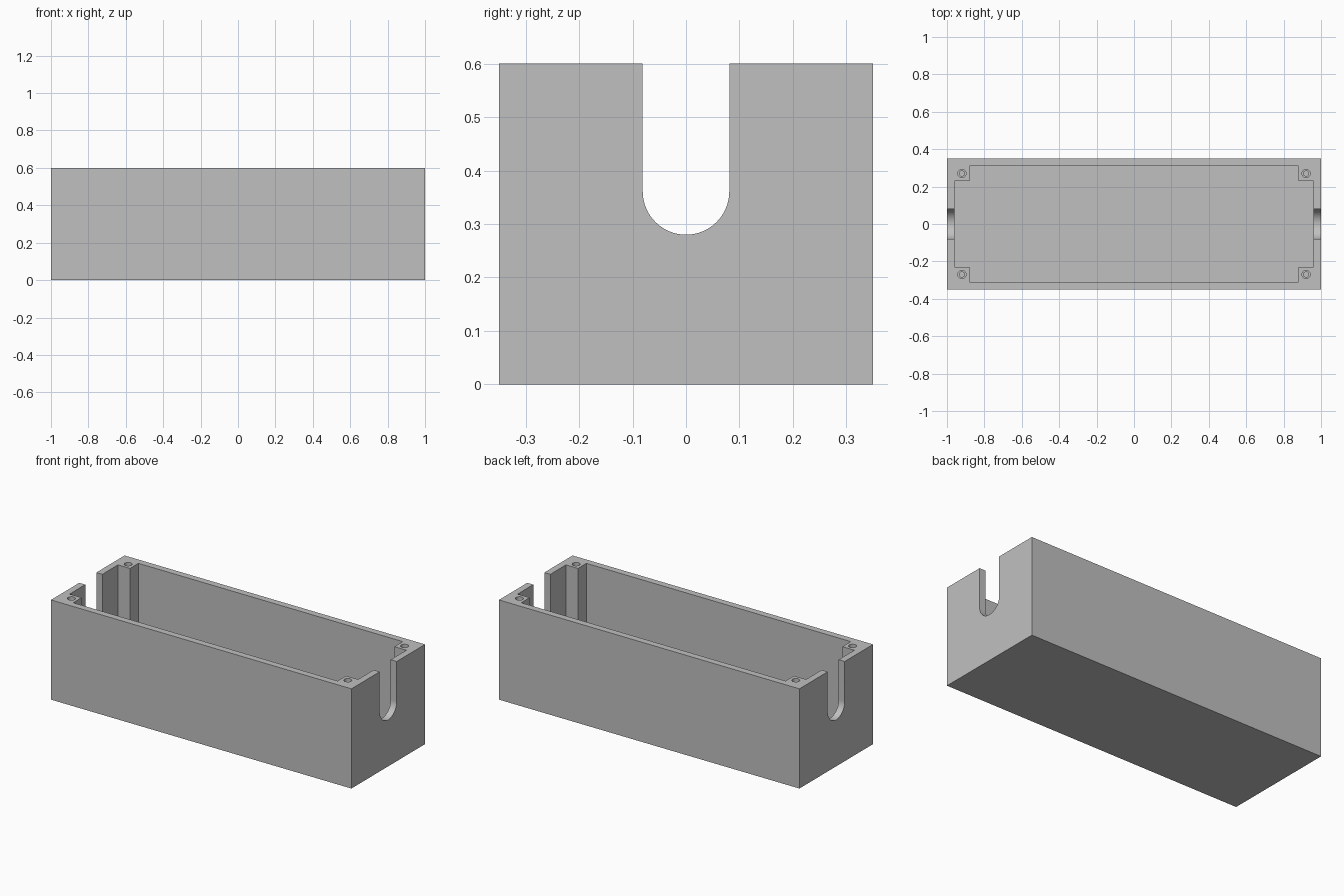
import bpy
import bmesh
import math
from mathutils import Matrix

cube = bpy.data.objects.get("Cube")
if cube:
    bpy.data.objects.remove(cube, do_unlink=True)

LENGTH, WIDTH, HEIGHT = 2.0, 0.7, 0.6
WALL, POST = 0.04, 0.08
SLOT_R, SLOT_Z = 0.081, 0.361

grey = bpy.data.materials.new("plain grey")
grey.use_nodes = True
colour = (0.53, 0.53, 0.53, 1)
grey.diffuse_color = colour
grey.node_tree.nodes["Principled BSDF"].inputs["Base Color"].default_value = colour


def prism(name, outline, depth, matrix):
    """Extrude a flat outline along its local z and place it."""
    bm = bmesh.new()
    face = bm.faces.new([bm.verts.new((a, b, 0)) for a, b in outline])
    top = bmesh.ops.extrude_face_region(bm, geom=[face])["geom"]
    verts = [v for v in top if isinstance(v, bmesh.types.BMVert)]
    bmesh.ops.translate(bm, verts=verts, vec=(0, 0, depth))
    bmesh.ops.recalc_face_normals(bm, faces=bm.faces)
    bm.transform(matrix)
    mesh = bpy.data.meshes.new(name)
    bm.to_mesh(mesh)
    bm.free()
    mesh.materials.append(grey)
    obj = bpy.data.objects.new(name, mesh)
    bpy.context.collection.objects.link(obj)
    return obj


def circle(r, n=32):
    return [(r * math.cos(math.tau * i / n), r * math.sin(math.tau * i / n)) for i in range(n)]


def cut(target, cutter):
    """Subtract a cutter, then discard it."""
    bpy.context.view_layer.objects.active = target
    mod = target.modifiers.new("cut", "BOOLEAN")
    mod.operation, mod.solver, mod.object = "DIFFERENCE", "EXACT", cutter
    bpy.ops.object.modifier_apply(modifier=mod.name)
    bpy.data.objects.remove(cutter, do_unlink=True)


# Outer block
hx, hy = LENGTH / 2, WIDTH / 2
box = prism("enclosure_box", [(-hx, -hy), (hx, -hy), (hx, hy), (-hx, hy)], HEIGHT, Matrix())

# Cavity, notched so that four corner screw posts remain
ix, iy = hx - WALL, hy - WALL
px, py = ix - POST, iy - POST
quarter = [(ix, py), (px, py), (px, iy)]
outline = quarter + [(-x, y) for x, y in reversed(quarter)]
outline += [(-x, -y) for x, y in quarter] + [(x, -y) for x, y in reversed(quarter)]
cut(box, prism("cavity_cutter", outline, HEIGHT, Matrix.Translation((0, 0, WALL))))

# Round-bottomed cable slots through both end walls
arc = [(SLOT_R * math.cos(a), SLOT_R * math.sin(a))
       for a in (math.pi + math.pi * i / 32 for i in range(33))]
slot = arc + [(SLOT_R, HEIGHT), (-SLOT_R, HEIGHT)]
stand_up = Matrix(((0, 0, 1, 0), (1, 0, 0, 0), (0, 1, 0, 0), (0, 0, 0, 1)))
cut(box, prism("slot_cutter", slot, 3,
               Matrix.Translation((-1.5, 0, SLOT_Z)) @ stand_up))

# Stepped screw holes in the posts
for sx in (-1, 1):
    for sy in (-1, 1):
        x, y = sx * (ix - POST / 2), sy * (iy - POST / 2)
        for radius, depth in ((0.022, 0.1), (0.014, 0.3)):
            cut(box, prism("hole_cutter", circle(radius), depth + 0.1,
                           Matrix.Translation((x, y, HEIGHT - depth))))

# Smooth the rounded cuts, keep the edges sharp
bpy.ops.object.select_all(action="DESELECT")
box.select_set(True)
bpy.context.view_layer.objects.active = box
bpy.ops.object.shade_smooth_by_angle(angle=math.radians(30))
